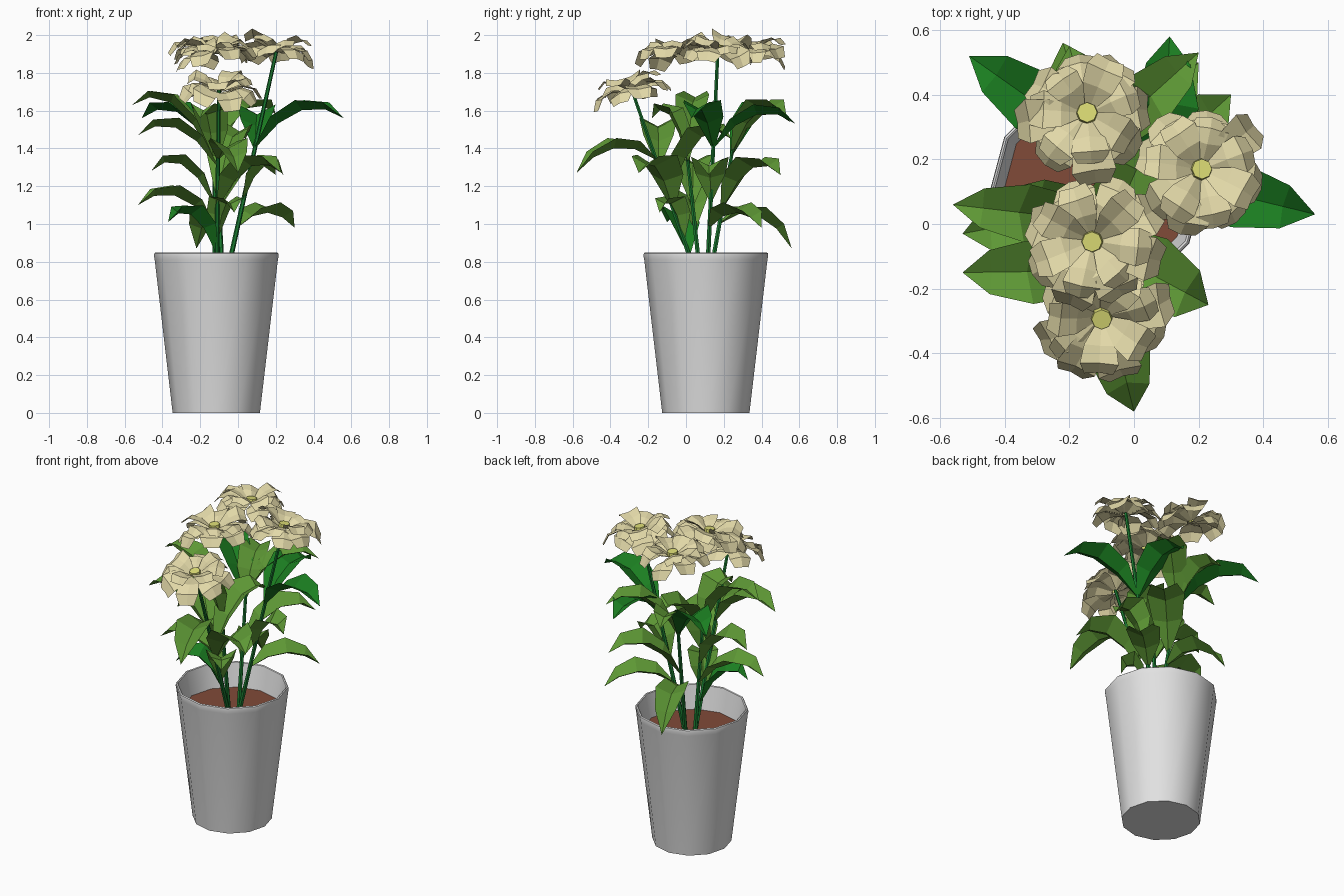
import bpy, bmesh, math, random
from mathutils import Vector

random.seed(4)
if "Cube" in bpy.data.objects:
    bpy.data.objects.remove(bpy.data.objects["Cube"])


def material(name, r, g, b):
    m = bpy.data.materials.new(name)
    m.use_nodes = True
    m.diffuse_color = (r, g, b, 1)
    bsdf = m.node_tree.nodes["Principled BSDF"]
    bsdf.inputs["Base Color"].default_value = (r, g, b, 1)
    bsdf.inputs["Roughness"].default_value = 0.8
    return m


WHITE = material("pot white", 0.76, 0.76, 0.76)
BROWN = material("soil brown", 0.22, 0.07, 0.04)
STEM = material("stem green", 0.01, 0.2, 0.03)
DEEP = material("deep green", 0.011, 0.21, 0.015)
OLIVE = material("olive green", 0.11, 0.31, 0.035)
CREAM = material("petal cream", 0.76, 0.69, 0.39)
YELLOW = material("centre yellow", 0.72, 0.72, 0.18)


def finish(bm, name, *mats):
    mesh = bpy.data.meshes.new(name)
    bm.to_mesh(mesh)
    bm.free()
    for m in mats:
        mesh.materials.append(m)
    ob = bpy.data.objects.new(name, mesh)
    bpy.context.collection.objects.link(ob)
    return ob


def ring(bm, centre, radius, sides):
    return [bm.verts.new((centre[0] + radius * math.cos(math.tau * i / sides),
                          centre[1] + radius * math.sin(math.tau * i / sides),
                          centre[2])) for i in range(sides)]


def bridge(bm, a, b):
    n = len(a)
    for i in range(n):
        bm.faces.new((a[i], a[(i + 1) % n], b[(i + 1) % n], b[i]))


def blade(bm, path, side, widths, fold):
    """Folded strip along a path, three vertices across, narrowing to its end."""
    rows = []
    for i, (p, w) in enumerate(zip(path, widths)):
        ahead = path[min(i + 1, len(path) - 1)] - path[max(i - 1, 0)]
        up = side.cross(ahead).normalized()
        if w == 0:
            rows.append([bm.verts.new(p)] * 3)
        else:
            rows.append([bm.verts.new(p - side * w + up * fold * w), bm.verts.new(p),
                         bm.verts.new(p + side * w + up * fold * w)])
    for a, b in zip(rows, rows[1:]):
        for k in range(2):
            quad = [a[k], a[k + 1], b[k + 1], b[k]]
            bm.faces.new(list(dict.fromkeys(quad)))


# Pot: turned profile of twelve sides, with a rounded rim and a hollow top
POT = Vector((-0.115, 0.105, 0))
SIDES = 12
profile = [(0.231, 0), (0.326, 0.81), (0.33, 0.83), (0.328, 0.845), (0.322, 0.85),
           (0.316, 0.846), (0.28, 0.66)]
bm = bmesh.new()
rings = [ring(bm, POT + Vector((0, 0, z)), r, SIDES) for r, z in profile]
for a, b in zip(rings, rings[1:]):
    bridge(bm, a, b)
bm.faces.new(rings[0][::-1])
pot = finish(bm, "pot", WHITE)
bpy.context.view_layer.objects.active = pot
pot.select_set(True)
bpy.ops.object.shade_smooth_by_angle(angle=math.radians(35))
pot.select_set(False)

# Soil disc
bm = bmesh.new()
bm.faces.new(ring(bm, POT + Vector((0, 0, 0.70)), 0.287, SIDES))
finish(bm, "soil", BROWN)

# Plants: stem base, flower head position, head tilt about x and y, stem top
PLANTS = {
    "back": ((-0.08, 0.12, 0.68), (-0.145, 0.345, 1.945), (-6, 0), 1.42),
    "left": ((-0.07, 0.11, 0.68), (0.21, 0.17, 1.945), (-4, 6), 1.93),
    "middle": ((-0.12, 0.08, 0.68), (-0.13, -0.055, 1.935), (4, -3), 1.34),
    "front": ((-0.115, 0.07, 0.68), (-0.10, -0.295, 1.735), (14, 0), 1.715),
}


def stem_point(plant, z):
    a, b = (Vector(v) for v in PLANTS[plant][:2])
    return a.lerp(b, (z - a.z) / (b.z - a.z))


def add_stem(plant):
    bm = bmesh.new()
    low = ring(bm, stem_point(plant, 0.68), 0.014, 6)
    high = ring(bm, stem_point(plant, PLANTS[plant][3]), 0.010, 6)
    bridge(bm, low, high)
    finish(bm, plant + "_stem", STEM)


# Flower head: two layers of blunt petals around a button
def add_flower(plant):
    bm = bmesh.new()
    layers = [
        (8, [(0.02, -0.035), (0.11, -0.005), (0.175, -0.02), (0.21, -0.07)], (0.02, 0.058, 0.07, 0.045)),
        (7, [(0.02, -0.025), (0.085, 0.02), (0.14, 0.035), (0.18, 0.005)], (0.015, 0.05, 0.06, 0.045)),
    ]
    for count, outline, widths in layers:
        start = random.random()
        for i in range(count):
            ang = math.tau * (i + start + random.uniform(-0.15, 0.15)) / count
            out = Vector((math.cos(ang), math.sin(ang), 0))
            side = Vector((out.y, -out.x, random.uniform(-0.4, 0.4))).normalized()
            lift = random.uniform(-0.14, 0.08)
            reach = random.uniform(0.88, 1.06)
            path = [out * r * reach + Vector((0, 0, z + lift * r)) for r, z in outline]
            blade(bm, path, side, widths, random.choice((-0.25, 0.15)))
    button = [ring(bm, (0, 0, z), r, 8) for r, z in ((0.034, -0.02), (0.031, 0.002))]
    before = len(bm.faces)
    bridge(bm, *button)
    bm.faces.new(button[1])
    bm.faces.ensure_lookup_table()
    for f in bm.faces[before:]:
        f.material_index = 1
    head = finish(bm, plant + "_flower", CREAM, YELLOW)
    tilt = PLANTS[plant][2]
    head.location = PLANTS[plant][1]
    head.rotation_euler = (math.radians(tilt[0]), math.radians(tilt[1]), 0)


for plant in PLANTS:
    add_stem(plant)
    add_flower(plant)


# Leaves: arched folded blades from a stem height to a tip
def add_leaf(name, plant, height, tip, mat, width):
    base, tip = stem_point(plant, height), Vector(tip)
    span = tip - base
    side = Vector((span.y, -span.x, 0)).normalized()
    bend = base.lerp(tip, 0.52)
    bend.z = max(base.z, tip.z) + 0.16
    path = []
    for t in (0, 0.26, 0.52, 0.78, 1):
        path.append(base * (1 - t) ** 2 + bend * 2 * t * (1 - t) + tip * t * t)
    bm = bmesh.new()
    blade(bm, path, side, [width * k for k in (0.08, 0.8, 1, 0.68, 0)], 0.55)
    finish(bm, name, mat)


LEAVES = [
    # upper tier
    ("back", 1.36, (-0.51, 0.52, 1.56), DEEP, 0.1),
    ("left", 1.40, (0.56, 0.03, 1.56), DEEP, 0.1),
    ("left", 1.40, (0.11, 0.58, 1.53), DEEP, 0.1),
    ("middle", 1.34, (-0.56, 0.06, 1.63), OLIVE, 0.09),
    ("front", 1.30, (-0.53, -0.15, 1.47), OLIVE, 0.1),
    ("front", 1.34, (0.0, -0.58, 1.27), OLIVE, 0.1),
    ("back", 1.38, (0.20, 0.53, 1.58), OLIVE, 0.09),
    ("middle", 1.30, (-0.20, -0.18, 1.56), OLIVE, 0.1),
    ("back", 1.35, (-0.2, 0.55, 1.54), OLIVE, 0.09),
    # middle tier
    ("back", 1.08, (0.20, 0.50, 1.26), OLIVE, 0.11),
    ("front", 1.08, (0.23, -0.25, 1.27), OLIVE, 0.12),
    ("middle", 1.10, (-0.46, 0.04, 1.28), OLIVE, 0.1),
    ("left", 1.12, (0.24, 0.12, 1.26), OLIVE, 0.1),
    ("front", 1.15, (0.04, 0.24, 1.45), OLIVE, 0.11),
    # lower tier
    ("middle", 0.98, (-0.53, -0.03, 1.10), OLIVE, 0.1),
    ("front", 0.92, (-0.02, -0.14, 1.06), OLIVE, 0.09),
    ("left", 0.98, (0.30, 0.40, 0.98), OLIVE, 0.1),
    ("back", 1.0, (-0.22, 0.56, 0.87), OLIVE, 0.09),
    ("front", 0.84, (-0.37, -0.10, 1.01), DEEP, 0.1),
]
for n, (plant, height, tip, mat, width) in enumerate(LEAVES, 1):
    add_leaf(f"{plant}_leaf_{n}", plant, height, tip, mat, width)
